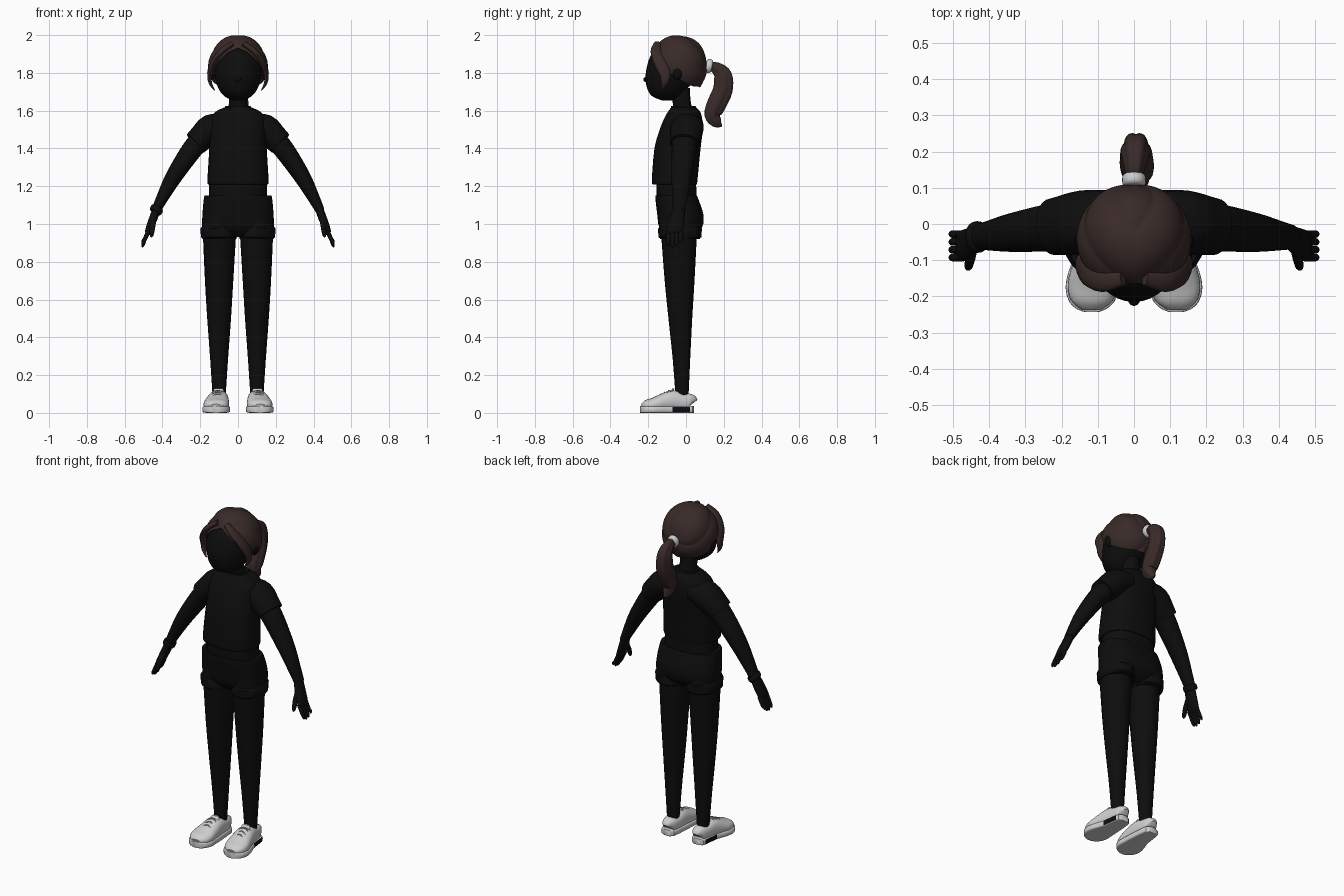
import bpy, bmesh, math
from mathutils import Vector

X, Y, Z = Vector((1, 0, 0)), Vector((0, 1, 0)), Vector((0, 0, 1))


def material(name, r, g, b):
    m = bpy.data.materials.new(name)
    m.diffuse_color = (r, g, b, 1)
    return m


black = material("near_black", .004, .004, .004)
brown = material("dark_brown_hair", .04, .023, .021)
white = material("off_white", .62, .62, .62)
grey = material("lace_grey", .3, .3, .3)


def finish(name, bm, *mats):
    bmesh.ops.recalc_face_normals(bm, faces=bm.faces)
    me = bpy.data.meshes.new(name)
    bm.to_mesh(me)
    bm.free()
    ob = bpy.data.objects.new(name, me)
    bpy.context.collection.objects.link(ob)
    for m in mats:
        me.materials.append(m)
    return ob


def refine(rows, sub):
    """Catmull-Rom interpolation of the section rows."""
    out, last = [], len(rows) - 1
    for i in range(last):
        a, b, c, d = (rows[min(max(k, 0), last)] for k in (i - 1, i, i + 1, i + 2))
        for s in range(sub):
            t = s / sub
            out.append([.5 * (2 * q + (r - p) * t + (2 * p - 5 * q + 4 * r - w) * t * t
                              + (3 * q - p - 3 * r + w) * t ** 3) for p, q, r, w in zip(a, b, c, d)])
    return out + [list(rows[-1])]


def sweep(name, rows, mat, ref=None, p=2, n=24, sub=3, ridge=0):
    """Loft of superellipse sections (x, y, z, a, b); horizontal unless ref is given."""
    rows = refine(rows, sub)
    bm, rings = bmesh.new(), []
    for i, (x, y, z, a, b) in enumerate(rows):
        u, v = X, Y
        if ref is not None:
            t = (Vector(rows[min(i + 1, len(rows) - 1)][:3]) - Vector(rows[max(i - 1, 0)][:3])).normalized()
            v = (ref - t * ref.dot(t)).normalized()
            u = v.cross(t)
        ring = []
        for k in range(n):
            w = 2 * math.pi * k / n
            c, s = math.cos(w), math.sin(w)
            f = 1 - ridge * (1 - abs(math.sin(3 * w)))
            c, s = (math.copysign(abs(q) ** (2 / p), q) * f for q in (c, s))
            ring.append(bm.verts.new(Vector((x, y, z)) + u * (c * a) + v * (s * b)))
        rings.append(ring)
    for r0, r1 in zip(rings, rings[1:]):
        for k in range(n):
            bm.faces.new((r0[k], r0[k - 1], r1[k - 1], r1[k]))
    bm.faces.new(rings[0])
    bm.faces.new(rings[-1])
    return finish(name, bm, mat)


def ellipsoid(name, loc, size, mat):
    bm = bmesh.new()
    bmesh.ops.create_uvsphere(bm, u_segments=16, v_segments=10, radius=1)
    for v in bm.verts:
        v.co = Vector(loc) + Vector(a * b for a, b in zip(v.co, size))
    return finish(name, bm, mat)


# Head and neck
sweep("head", [(0, -.09, 1.655, .03, .04), (0, -.102, 1.675, .07, .075), (0, -.1, 1.71, .1, .103),
               (0, -.085, 1.77, .12, .13), (0, -.07, 1.84, .128, .135), (0, -.06, 1.9, .115, .122),
               (0, -.05, 1.94, .085, .085), (0, -.05, 1.96, .03, .03)], black, n=32)
sweep("neck", [(0, -.01, 1.57, .06, .055), (0, -.022, 1.64, .048, .048), (0, -.035, 1.72, .05, .055)], black)
ellipsoid("nose", (0, -.21, 1.765), (.016, .016, .014), black)

# Hair cap: strands sweep from the middle parting to the tie at the back
hairline = refine([(0, 138), (30, 142), (60, 140), (90, 126), (108, 100), (130, 74), (155, 54), (180, 48)], 8)


def hair_limit(deg):
    for (a, ta), (b, tb) in zip(hairline, hairline[1:]):
        if deg <= b + 1e-6:
            return ta + (tb - ta) * (deg - a) / (b - a)
    return hairline[-1][1]


bm = bmesh.new()
pole = Vector((0, .995, .1)).normalized()
up = X.cross(pole)
N, M = 120, 44
rings = []
for j in range(1, M + 2):
    ring = []
    for i in range(N):
        phi = 2 * math.pi * i / N - math.pi
        th = math.radians(hair_limit(abs(math.degrees(phi)))) * min(j, M) / M
        d = pole * math.cos(th) + (up * math.cos(phi) + X * math.sin(phi)) * math.sin(th)
        wave = abs(math.sin(2.6 * (abs(phi) + .9 * th)))
        f = .96 + .055 * min(1, th * 1.5) * wave ** .7
        if j > M:
            f = .84
        ring.append(bm.verts.new((d.x * .156 * f, -.04 + d.y * .155 * f, 1.835 + d.z * .165 * f)))
    rings.append(ring)
for r0, r1 in zip(rings, rings[1:]):
    for k in range(N):
        bm.faces.new((r0[k], r0[k - 1], r1[k - 1], r1[k]))
bm.faces.new(rings[0])
finish("hair_cap", bm, brown)

# Ponytail and its tie
sweep("ponytail", [(0, .12, 1.835, .022, .02), (.002, .16, 1.825, .035, .03), (.004, .195, 1.785, .052, .04),
                   (.006, .195, 1.71, .056, .044), (.008, .16, 1.63, .055, .047), (.01, .14, 1.575, .045, .04),
                   (.012, .165, 1.535, .03, .024), (.013, .19, 1.518, .004, .004)], brown, X, n=36, sub=4, ridge=.12
      ).data.update()
sweep("hair_tie", [(0, .105, 1.842, .026, .026), (0, .112, 1.84, .036, .032), (0, .13, 1.834, .036, .032),
                   (0, .138, 1.832, .026, .026)], white, X)

# Torso: shirt, collar, belly and shorts
sweep("shirt", [(0, -.06, 1.21, .158, .118), (0, -.06, 1.235, .162, .121), (0, -.045, 1.4, .152, .122),
                (0, -.025, 1.5, .15, .114), (0, -.015, 1.56, .145, .1), (0, -.01, 1.595, .118, .085),
                (0, -.012, 1.618, .07, .065)], black, p=2.5, n=36)
sweep("collar", [(0, -.012, 1.6, .078, .072), (0, -.014, 1.625, .066, .064)], black, sub=1)
sweep("belly", [(0, -.05, 1.1, .155, .105), (0, -.052, 1.23, .152, .106)], black, p=2.4, sub=1)
sweep("shorts_hips", [(0, -.05, 1.15, .172, .105), (0, -.05, 1.14, .18, .112), (0, -.03, 1.05, .188, .122),
                      (0, -.028, .98, .185, .112), (0, -.03, .93, .13, .06)], black, p=2.6, n=36)

for s, side in ((1, "left"), (-1, "right")):
    # Ear and front lock of hair
    ellipsoid(side + "_ear", (s * .143, -.045, 1.8), (.02, .026, .038), black)
    sweep(side + "_front_lock", [(s * .03, -.15, 1.955, .014, .02), (s * .085, -.158, 1.915, .016, .03),
                                 (s * .13, -.135, 1.855, .016, .035), (s * .15, -.11, 1.79, .012, .028),
                                 (s * .146, -.115, 1.745, .009, .018), (s * .124, -.125, 1.708, .002, .003)],
          brown, Y, n=16)

    # Sleeve, arm and hand
    sweep(side + "_sleeve", [(s * .07, .008, 1.525, .06, .085), (s * .14, .005, 1.505, .077, .088),
                             (s * .19, -.003, 1.46, .071, .083), (s * .225, -.008, 1.427, .066, .078)], black, Y)
    sweep(side + "_arm", [(s * .18, -.003, 1.47, .057, .07), (s * .25, -.012, 1.385, .054, .064),
                          (s * .34, -.024, 1.25, .044, .053), (s * .4, -.032, 1.14, .032, .041),
                          (s * .435, -.036, 1.07, .024, .034)], black, Y)
    sweep(side + "_palm", [(s * .43, -.036, 1.08, .022, .032), (s * .452, -.05, 1.02, .022, .04),
                           (s * .475, -.06, .965, .017, .042), (s * .48, -.06, .95, .01, .036)], black, Y)
    for k in range(4):
        y, drop = -.028 - .0215 * k, (.02, .005, 0, .008)[k]
        sweep(f"{side}_finger_{k + 1}", [(s * .472, y, .965, .012, .011), (s * .493, y, .92, .011, .011),
                                         (s * .503, y, .89 + drop, .009, .01),
                                         (s * .508, y, .877 + drop, .003, .004)], black, Y, n=10)
    sweep(side + "_thumb", [(s * .446, -.065, 1.03, .015, .015), (s * .452, -.098, .985, .014, .014),
                            (s * .457, -.118, .945, .011, .011), (s * .458, -.123, .93, .004, .004)],
          black, Y, n=10)

    # Shorts leg with rolled cuff, then legging
    sweep(side + "_shorts_leg", [(s * .1, -.03, 1.03, .085, .108), (s * .099, -.03, .97, .093, .112),
                                 (s * .098, -.032, .92, .091, .105)], black)
    sweep(side + "_shorts_cuff", [(s * .104, -.032, .985, .088, .108), (s * .104, -.032, .975, .095, .116),
                                  (s * .102, -.032, .93, .094, .114), (s * .102, -.032, .92, .085, .1)],
          black, sub=1)
    sweep(side + "_legging", [(s * .098, -.037, .95, .088, .095), (s * .1, -.034, .7, .075, .079),
                              (s * .1, -.03, .5, .063, .063), (s * .1, -.024, .28, .047, .046),
                              (s * .1, -.021, .08, .034, .034)], black)

    # Shoe upper with raised opening and laces
    sweep(side + "_shoe_upper", [(s * .1, .036, .05, .02, .03), (s * .1, .025, .057, .038, .043),
                                 (s * .101, -.02, .058, .047, .048), (s * .104, -.07, .064, .054, .056),
                                 (s * .109, -.12, .056, .062, .047), (s * .115, -.17, .044, .068, .037),
                                 (s * .117, -.21, .038, .058, .03), (s * .117, -.234, .033, .03, .014)],
          white, Z, p=2.4)
    sweep(side + "_shoe_tongue", [(s * .106, -.09, .09, .03, .012), (s * .103, -.073, .118, .028, .008),
                                  (s * .102, -.066, .13, .02, .005)], white)
    for k in range(3):
        y, z = -.088 - .024 * k, .117 - .0105 * k
        for e in (1, -1):
            sweep(f"{side}_lace_{k + 1}_{'a' if e > 0 else 'b'}",
                  [(s * .107 - .03, y - e * .009, z - .008, .003, .003), (s * .107, y, z + .002, .004, .004),
                   (s * .107 + .03, y + e * .009, z - .008, .003, .003)], grey, Z, n=6)

    # Sole with a dark patch on its outer side
    sole = sweep(side + "_sole", [(s * .1, .042, .018, .022, .018), (s * .1, .034, .018, .036, .018),
                                  (s * .101, .02, .018, .045, .018), (s * .103, -.075, .018, .056, .018),
                                  (s * .112, -.14, .018, .069, .018), (s * .116, -.18, .018, .073, .018),
                                  (s * .117, -.215, .018, .062, .018), (s * .117, -.235, .018, .04, .018),
                                  (s * .117, -.243, .018, .018, .018)], white, Z, p=6, sub=2)
    sole.data.materials.append(black)
    for f in sole.data.polygons:
        if -.075 < f.center.y < .02 and f.normal.x * s > .6:
            f.material_index = 1

# Bracelet on one wrist
sweep("bracelet", [(-.424, -.035, 1.09, .028, .037), (-.428, -.036, 1.083, .034, .043),
                   (-.436, -.036, 1.067, .034, .043), (-.44, -.037, 1.06, .028, .037)], black, Y)

# Smooth shading with sharp creases kept
for ob in bpy.context.scene.objects:
    ob.select_set(True)
    bpy.context.view_layer.objects.active = ob
bpy.ops.object.shade_smooth_by_angle(angle=math.radians(40))
